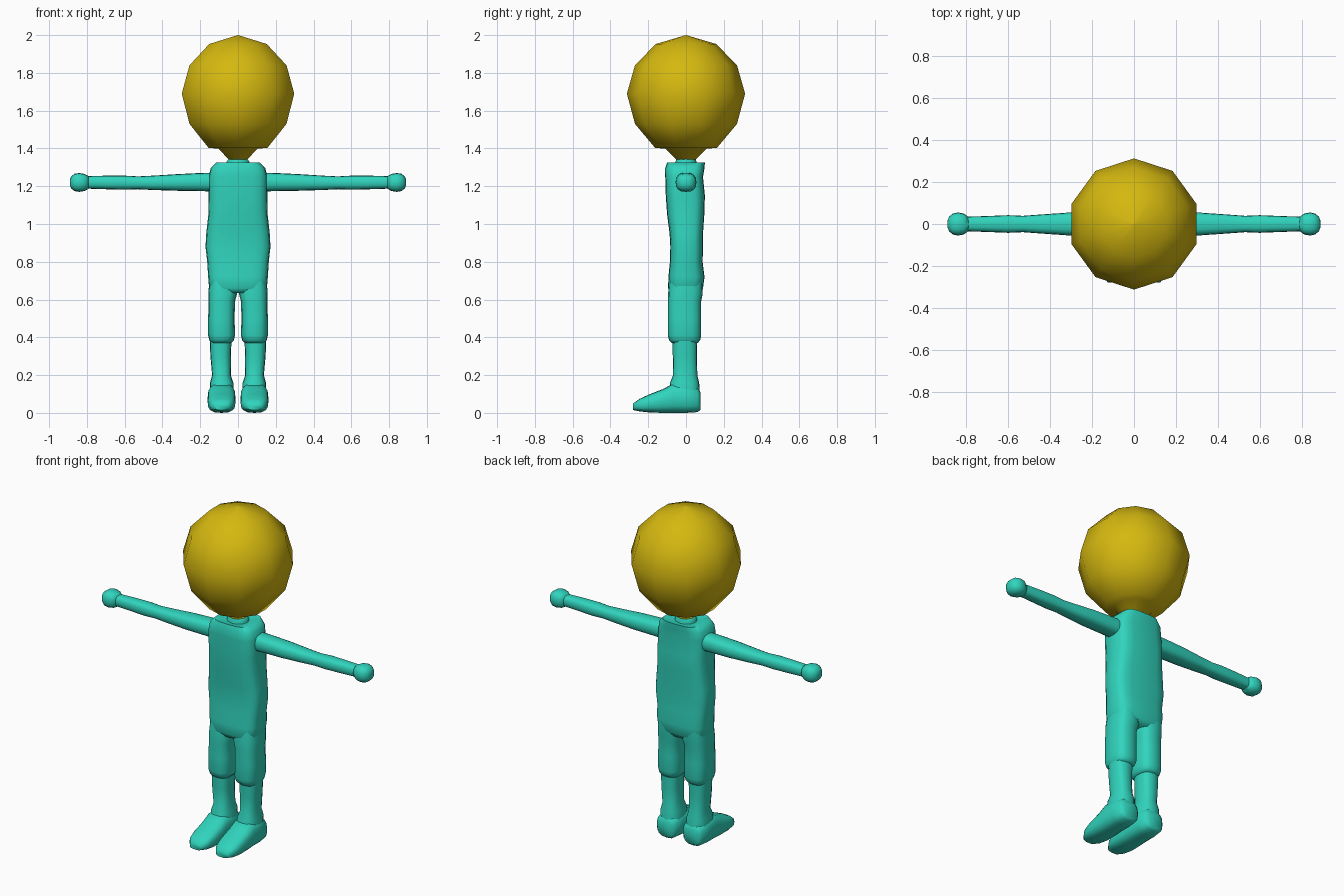
import bpy, bmesh, math
from mathutils import Vector


def material(name, rgb):
    m = bpy.data.materials.new(name)
    m.diffuse_color = (*rgb, 1)
    return m


TEAL = material("teal", (0.03, 0.66, 0.51))
GOLD = material("gold", (0.66, 0.48, 0.005))


def loft(name, axis, sections, mat, sides=16, power=2.0, mirror=False, angle=60, start=0.0):
    """Skin rounded sections; each is (position, centre u, centre v, half u, half v)."""
    order = {"x": (1, 2, 0), "y": (0, 2, 1), "z": (0, 1, 2)}[axis]
    bm = bmesh.new()
    rings = []
    for pos, cu, cv, hu, hv in sections:
        ring = []
        for i in range(sides):
            t = start + 2 * math.pi * i / sides
            c, s = math.cos(t), math.sin(t)
            u = cu + hu * math.copysign(abs(c) ** (2 / power), c)
            v = cv + hv * math.copysign(abs(s) ** (2 / power), s)
            p = Vector()
            p[order[0]], p[order[1]], p[order[2]] = u, v, pos
            ring.append(bm.verts.new(p))
        rings.append(ring)
    for a, b in zip(rings, rings[1:]):
        for i in range(sides):
            j = (i + 1) % sides
            bm.faces.new((a[i], a[j], b[j], b[i]))
    bm.faces.new(rings[0])
    bm.faces.new(rings[-1])
    bmesh.ops.remove_doubles(bm, verts=bm.verts, dist=1e-5)
    bmesh.ops.recalc_face_normals(bm, faces=bm.faces)
    me = bpy.data.meshes.new(name)
    bm.to_mesh(me)
    bm.free()
    me.materials.append(mat)
    ob = bpy.data.objects.new(name, me)
    bpy.context.collection.objects.link(ob)
    bpy.ops.object.select_all(action="DESELECT")
    ob.select_set(True)
    bpy.context.view_layer.objects.active = ob
    bpy.ops.object.shade_smooth_by_angle(angle=math.radians(angle))
    if mirror:
        ob.modifiers.new("Mirror", "MIRROR")
    return ob


def span(pos, u0, u1, v0, v1):
    """Section given by its extents."""
    return (pos, (u0 + u1) / 2, (v0 + v1) / 2, (u1 - u0) / 2, (v1 - v0) / 2)


# Head: ten-sided ball with a short tapering neck stub
head = [(2.0, 0.0005), (1.953, 0.16), (1.84, 0.27), (1.69, 0.313), (1.53, 0.27),
        (1.402, 0.163), (1.40, 0.11), (1.335, 0.045)]
loft("head", "z", [(z, 0, 0, r, r) for z, r in head], GOLD, sides=10, start=math.pi / 2)

# Torso with slightly sunken shoulder top
loft("torso", "z", [
    span(0.635, -0.135, 0.135, -0.08, 0.075),
    span(0.66, -0.153, 0.153, -0.095, 0.09),
    span(0.72, -0.158, 0.158, -0.093, 0.098),
    span(0.80, -0.163, 0.163, -0.085, 0.088),
    span(0.88, -0.172, 0.172, -0.083, 0.09),
    span(0.95, -0.168, 0.168, -0.087, 0.09),
    span(1.05, -0.157, 0.157, -0.10, 0.097),
    span(1.15, -0.155, 0.155, -0.107, 0.10),
    span(1.25, -0.155, 0.155, -0.11, 0.09),
    span(1.295, -0.145, 0.145, -0.11, 0.098),
    span(1.325, -0.115, 0.115, -0.10, 0.10),
    span(1.315, -0.07, 0.07, -0.06, 0.06)],
    TEAL, sides=20, power=3.6)

# Neck collar
loft("neck", "z", [(1.30, 0, 0, 0.065, 0.06), (1.33, 0, 0, 0.06, 0.055),
                   (1.345, 0, 0, 0.05, 0.05)], TEAL, sides=12)

# Thighs ending in a cuff at the knee
loft("thigh", "z", [
    span(0.70, 0.01, 0.152, -0.088, 0.09),
    span(0.63, 0.005, 0.157, -0.095, 0.088),
    span(0.59, 0.016, 0.156, -0.095, 0.08),
    span(0.50, 0.018, 0.158, -0.095, 0.08),
    span(0.41, 0.016, 0.158, -0.096, 0.08),
    span(0.385, 0.022, 0.152, -0.09, 0.075),
    span(0.37, 0.035, 0.142, -0.075, 0.062)],
    TEAL, power=2.8, mirror=True)

# Lower legs
loft("shin", "z", [
    span(0.39, 0.034, 0.15, -0.072, 0.06),
    span(0.30, 0.038, 0.146, -0.07, 0.058),
    span(0.20, 0.038, 0.137, -0.068, 0.06),
    span(0.16, 0.025, 0.148, -0.085, 0.07),
    span(0.08, 0.022, 0.15, -0.09, 0.072)],
    TEAL, power=2.6, mirror=True)

# Feet, heel to toe
loft("foot", "y", [
    span(0.076, 0.04, 0.135, 0.015, 0.11),
    span(0.06, 0.022, 0.152, 0.004, 0.135),
    span(0.0, 0.015, 0.16, 0.0, 0.15),
    span(-0.07, 0.013, 0.161, 0.0, 0.155),
    span(-0.12, 0.013, 0.161, 0.0, 0.127),
    span(-0.19, 0.014, 0.16, 0.002, 0.1),
    span(-0.245, 0.025, 0.15, 0.008, 0.075),
    span(-0.28, 0.05, 0.125, 0.015, 0.05)],
    TEAL, power=2.8, mirror=True)

# Arms
loft("arm", "x", [
    (0.12, 0, 1.222, 0.055, 0.05), (0.20, 0, 1.222, 0.055, 0.048),
    (0.32, 0, 1.22, 0.054, 0.044), (0.45, 0, 1.218, 0.045, 0.038),
    (0.53, 0, 1.218, 0.039, 0.034), (0.60, 0, 1.219, 0.042, 0.037),
    (0.70, 0, 1.22, 0.038, 0.036), (0.82, 0, 1.22, 0.034, 0.032)],
    TEAL, power=2.6, mirror=True)

# Hands: rounded knobs
loft("hand", "x", [
    (0.79, 0, 1.22, 0.034, 0.033), (0.812, 0, 1.22, 0.05, 0.045),
    (0.84, 0, 1.22, 0.055, 0.05), (0.865, 0, 1.22, 0.05, 0.046),
    (0.883, 0, 1.22, 0.034, 0.032), (0.89, 0, 1.22, 0.015, 0.015)],
    TEAL, power=2.5, mirror=True)
